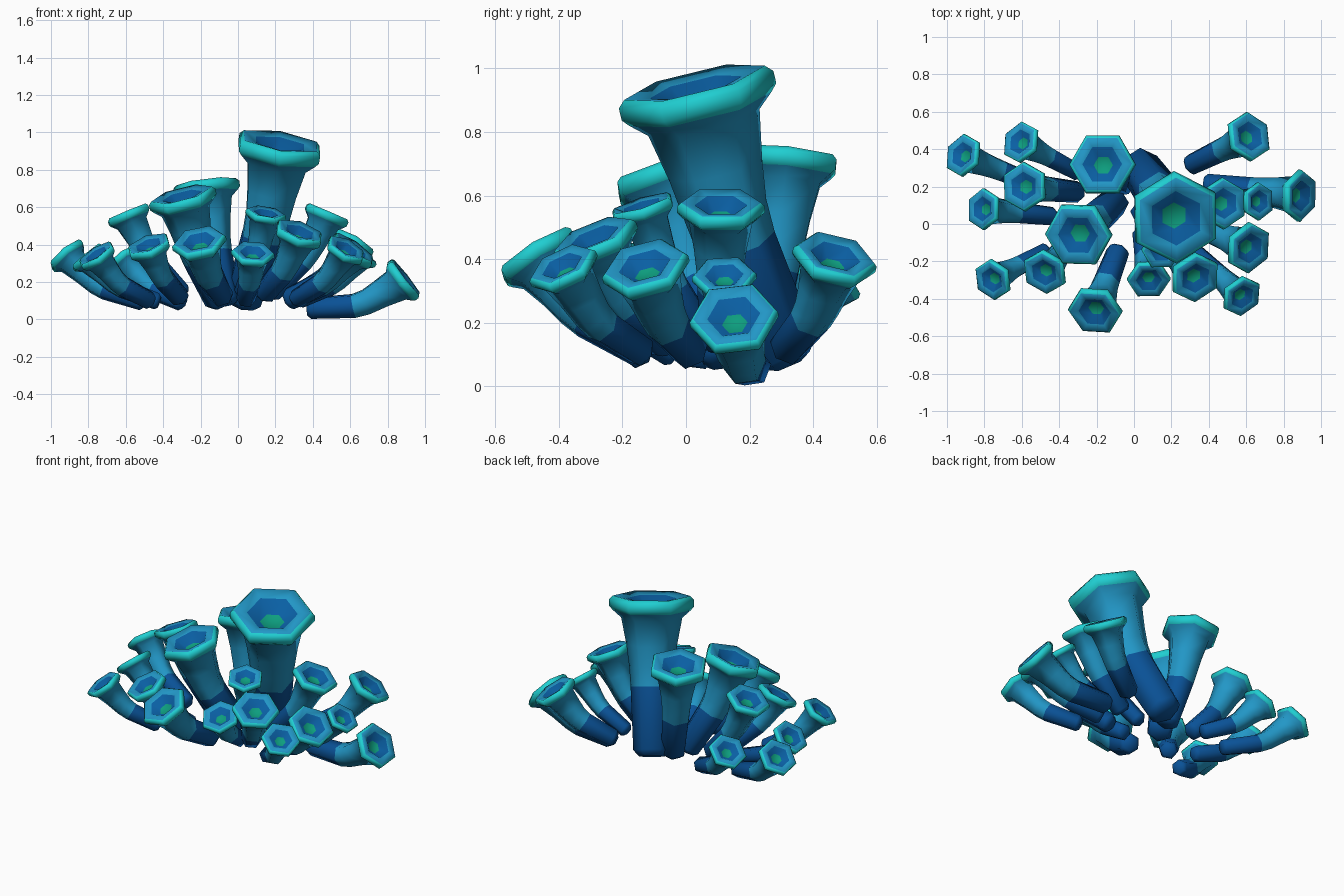
import bpy, bmesh, math
from mathutils import Vector

if "Cube" in bpy.data.objects:
    bpy.data.objects.remove(bpy.data.objects["Cube"])

def material(name, rgb):
    m = bpy.data.materials.new(name)
    m.diffuse_color = (*rgb, 1)
    m.use_nodes = True
    m.node_tree.nodes["Principled BSDF"].inputs["Base Color"].default_value = m.diffuse_color
    return m

MATS = [material("deep_blue_stem", (0.003, 0.084, 0.31)),
        material("sea_blue_body", (0.016, 0.31, 0.57)),
        material("turquoise_rim", (0.014, 0.62, 0.64)),
        material("blue_throat", (0.003, 0.115, 0.37)),
        material("green_centre", (0.004, 0.34, 0.21))]
UP = Vector((0, 0, 1))

def tube(name, base, mouth, R, roll, lift):
    """Bent six-sided trumpet: stem, flared body, rim, lip and throat."""
    b, m = Vector(base), Vector(mouth)
    axis = m - b
    a = axis.normalized()
    sag = -UP + a * a.z
    bend = b.lerp(m, 0.5) + sag * 0.13 * axis.length
    low = (bend - b).normalized()
    top = ((m - bend).normalized() + UP * lift).normalized()
    mid = (low + top).normalized()
    m = m + top * 0.06 * R
    # centre, direction, radius, material of the band that starts here
    rings = [(b, low, 0.30 * R, 0),
             (b + low * 0.15 * R, low, 0.44 * R, 0),
             (b.lerp(bend, 0.88), (low + mid).normalized(), 0.50 * R, 1),
             (bend.lerp(m, 0.12), mid, 0.53 * R, 1),
             (bend.lerp(m - top * 0.5 * R, 0.55), top, 0.60 * R, 1),
             (m - top * 0.52 * R, top, 0.72 * R, 1),
             (m - top * 0.34 * R, top, 0.92 * R, 2),
             (m - top * 0.25 * R, top, R, 2),
             (m - top * 0.09 * R, top, R, 2),
             (m, top, 0.91 * R, 1),
             (m - top * 0.06 * R, top, 0.60 * R, 3),
             (m - top * 0.33 * R, top, 0.29 * R, 4)]
    bm = bmesh.new()
    loops = []
    for c, n, r, _ in rings:
        q = UP.rotation_difference(n)
        loops.append([bm.verts.new(c + q @ Vector((r * math.cos(t), r * math.sin(t), 0)))
                      for t in (math.radians(roll + 60 * i) for i in range(6))])
    for k in range(len(loops) - 1):
        for i in range(6):
            j = (i + 1) % 6
            f = bm.faces.new((loops[k][i], loops[k][j], loops[k + 1][j], loops[k + 1][i]))
            f.material_index = rings[k][3]
    bm.faces.new(loops[0][::-1]).material_index = 0
    bm.faces.new(loops[-1]).material_index = 4
    me = bpy.data.meshes.new(name)
    bm.to_mesh(me)
    bm.free()
    for mat in MATS:
        me.materials.append(mat)
    ob = bpy.data.objects.new(name, me)
    bpy.context.collection.objects.link(ob)
    bpy.ops.object.select_all(action='DESELECT')
    ob.select_set(True)
    bpy.context.view_layer.objects.active = ob
    bpy.ops.object.shade_smooth_by_angle(angle=math.radians(62))

# base (x, y), mouth centre (x, y, z), mouth radius
TALL = [((0.02, 0.32), (0.225, 0.03, 0.94), 0.25),
        ((-0.06, 0.22), (-0.17, 0.32, 0.725), 0.178),
        ((-0.09, 0.13), (-0.3, -0.06, 0.66), 0.183)]
LEFT = [((-0.29, 0.27), (-0.61, 0.44, 0.33), 0.115),
        ((-0.5, 0.2), (-0.92, 0.37, 0.35), 0.118),
        ((-0.29, 0.17), (-0.59, 0.2, 0.57), 0.132),
        ((-0.42, 0.04), (-0.81, 0.08, 0.34), 0.112),
        ((-0.46, -0.14), (-0.76, -0.3, 0.35), 0.113),
        ((-0.3, -0.04), (-0.48, -0.26, 0.4), 0.125)]
FRONT = [((-0.08, -0.13), (-0.21, -0.47, 0.42), 0.147),
         ((0.04, -0.03), (0.08, -0.3, 0.36), 0.117),
         ((0.02, 0.08), (0.15, -0.14, 0.57), 0.11),
         ((0.13, -0.05), (0.33, -0.29, 0.47), 0.14)]
RIGHT = [((0.3, -0.13), (0.58, -0.39, 0.38), 0.115),
         ((0.26, 0.02), (0.62, -0.13, 0.38), 0.14),
         ((0.17, 0.1), (0.48, 0.11, 0.57), 0.138),
         ((0.32, 0.14), (0.67, 0.12, 0.35), 0.102),
         ((0.37, 0.21), (0.895, 0.15, 0.22), 0.14),
         ((0.29, 0.31), (0.62, 0.47, 0.41), 0.135)]

for group, tubes in (("tall", TALL), ("left", LEFT), ("front", FRONT), ("right", RIGHT)):
    for i, (base, mouth, R) in enumerate(tubes):
        # tall tubes root deepest; low side tubes root near the ground
        z = 0.08 if group == "tall" else min(0.13, 0.27 * mouth[2])
        # middle tubes have a corner facing sideways, outer ones are turned
        roll = 0 if -0.45 < mouth[0] < 0.2 else 32
        lift = 0.02 if group == "tall" else 0.15
        tube(f"{group}_coral_tube_{i + 1}", (*base, z), mouth, R, roll, lift)
